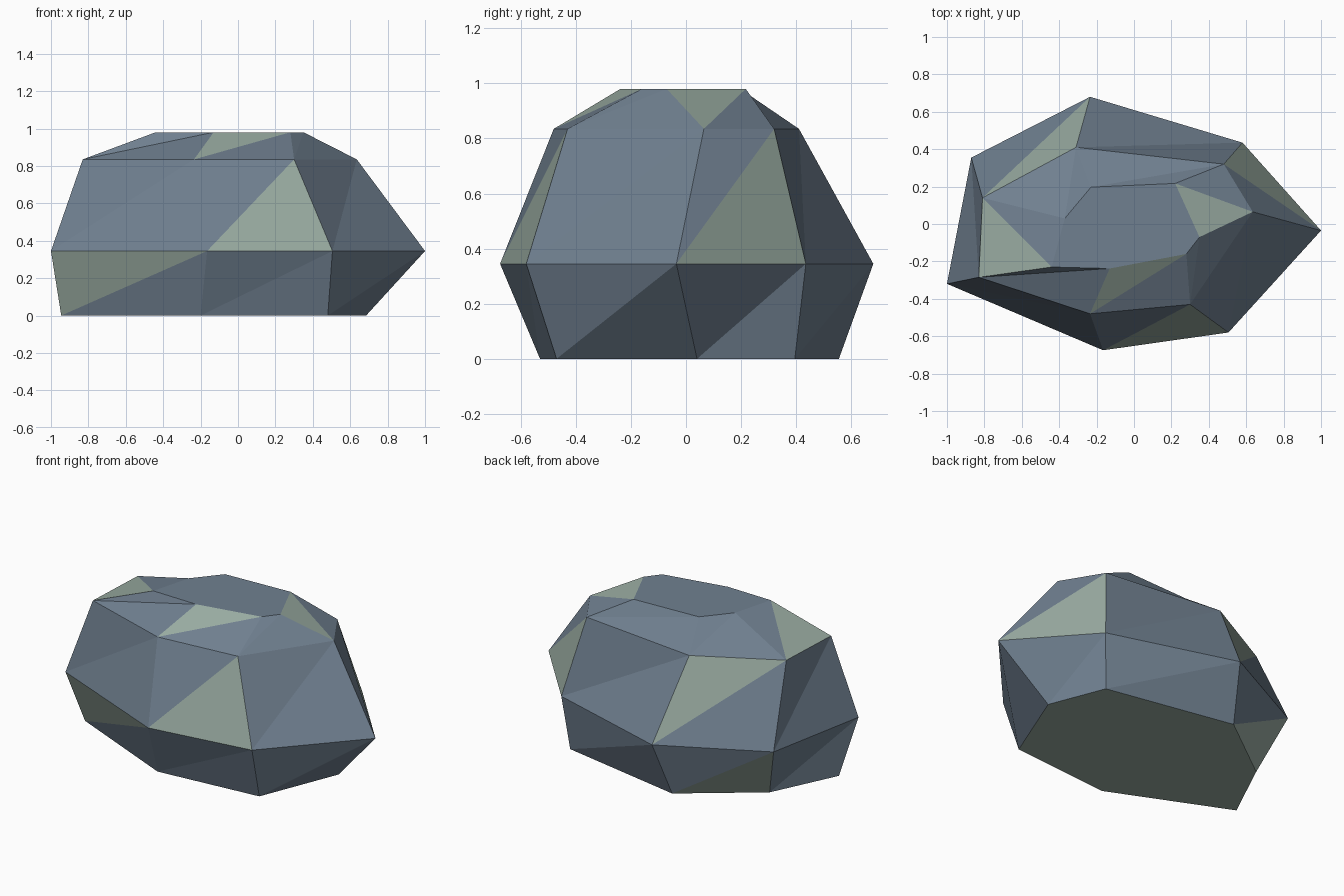
import bpy, bmesh

if "Cube" in bpy.data.objects:
    bpy.data.objects.remove(bpy.data.objects["Cube"])

def flat_material(name, rgb):
    m = bpy.data.materials.new(name)
    m.diffuse_color = (*rgb, 1.0)
    m.use_nodes = True
    m.node_tree.nodes["Principled BSDF"].inputs["Base Color"].default_value = m.diffuse_color
    return m

slate = flat_material("slate_grey", (0.162, 0.216, 0.279))
lichen = flat_material("pale_green_grey", (0.314, 0.402, 0.352))

# Seven-sided irregular rings, counter-clockwise from the left, base to top
RINGS = [
    (0.0, [(-.945, -.20), (-.20, -.53), (.48, -.47), (.685, .04),
           (.545, .395), (-.29, .555), (-.745, .217)]),
    (0.345, [(-1, -.32), (-.165, -.675), (.505, -.58), (1, -.035),
             (.58, .435), (-.235, .68), (-.87, .355)]),
    (0.835, [(-.83, -.285), (-.235, -.48), (.30, -.43), (.635, .065),
             (.48, .32), (-.31, .41), (-.81, .14)]),
    (0.98, [(-.44, -.23), (-.13, -.238), (.28, -.16), (.35, -.07),
            (.22, .217), (-.23, .197), (-.37, .03)]),
]

# Green facets: (band, side, 0 = lower triangle / 1 = upper triangle)
GREEN = {(0, 0, 1), (0, 5, 0), (1, 1, 0), (1, 3, 0), (1, 5, 1),
         (2, 1, 1), (2, 3, 1), (2, 6, 0)}

bm = bmesh.new()
rings = [[bm.verts.new((x, y, z)) for x, y in pts] for z, pts in RINGS]
n = len(rings[0])

# Faceted sides, each quad split along the same diagonal
for band, (low, high) in enumerate(zip(rings, rings[1:])):
    for i in range(n):
        j = (i + 1) % n
        tris = ((low[i], low[j], high[j]), (low[i], high[j], high[i]))
        for k, tri in enumerate(tris):
            bm.faces.new(tri).material_index = int((band, i, k) in GREEN)

# Flat top and underside
bm.faces.new(rings[-1])
bm.faces.new(rings[0][::-1]).material_index = 1

mesh = bpy.data.meshes.new("boulder")
bm.to_mesh(mesh)
bm.free()
mesh.materials.append(slate)
mesh.materials.append(lichen)
boulder = bpy.data.objects.new("boulder", mesh)
bpy.context.collection.objects.link(boulder)
